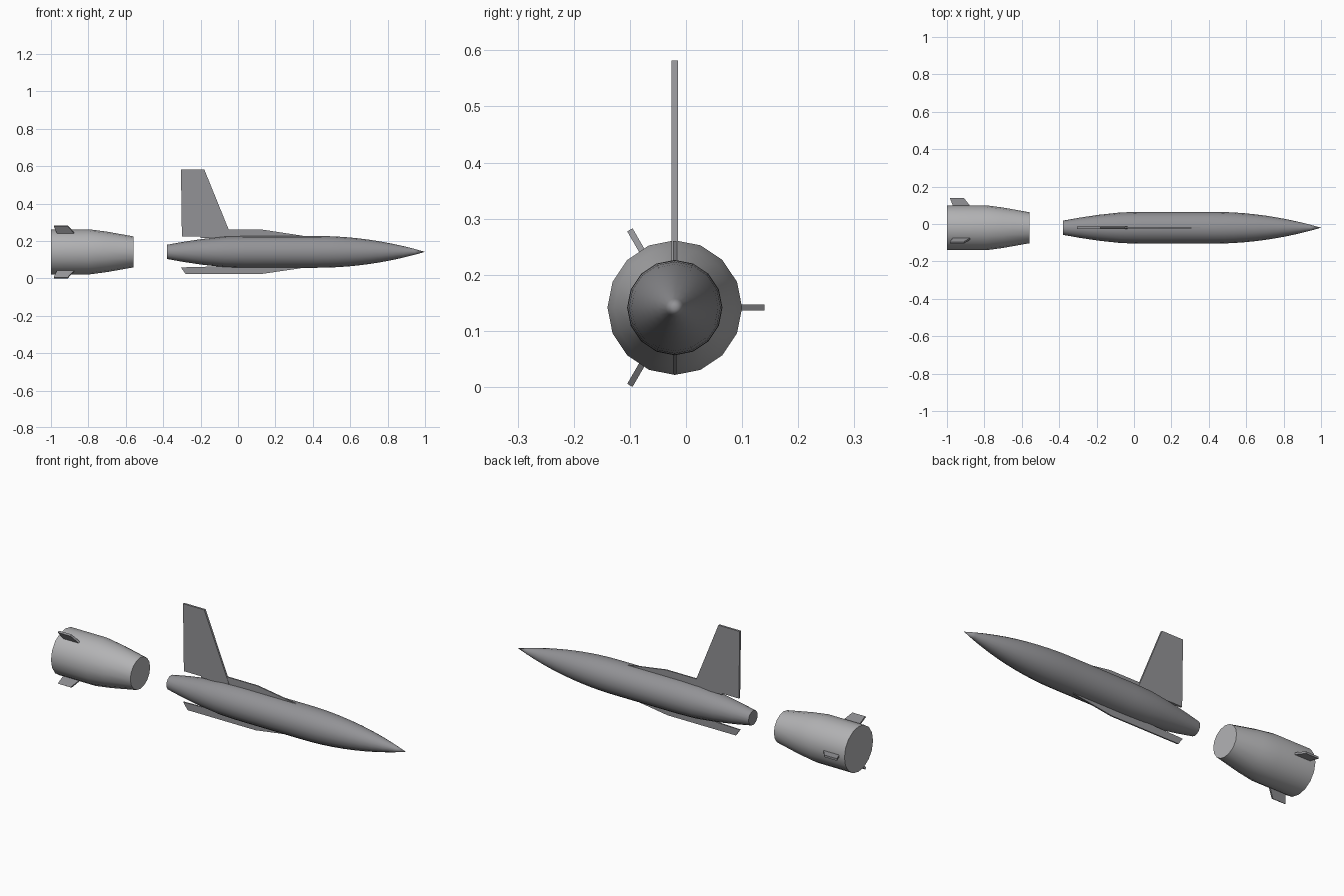
import bpy, bmesh
from math import cos, sin, pi, radians

cube = bpy.data.objects.get("Cube")
if cube:
    bpy.data.objects.remove(cube, do_unlink=True)

CY, CZ = -0.02, 0.1415   # shared long axis
SIDES = 16


def material(name, rgb):
    m = bpy.data.materials.new(name)
    m.use_nodes = True
    m.diffuse_color = (*rgb, 1)
    m.node_tree.nodes["Principled BSDF"].inputs["Base Color"].default_value = (*rgb, 1)
    return m


dark_grey = material("dark grey", (0.29, 0.29, 0.305))
light_grey = material("light grey", (0.45, 0.45, 0.46))


def finish(name, bm, mat, smooth=False):
    bmesh.ops.recalc_face_normals(bm, faces=bm.faces)
    me = bpy.data.meshes.new(name)
    bm.to_mesh(me)
    bm.free()
    me.materials.append(mat)
    ob = bpy.data.objects.new(name, me)
    bpy.context.collection.objects.link(ob)
    ob.location = (0, CY, CZ)
    if smooth:
        bpy.ops.object.select_all(action='DESELECT')
        ob.select_set(True)
        bpy.context.view_layer.objects.active = ob
        bpy.ops.object.shade_smooth_by_angle(angle=radians(40))
    return ob


def lathe(name, profile, mat):
    """Turn (x, radius) points round the long axis; ends are capped."""
    bm = bmesh.new()
    rings = [[bm.verts.new((x, r * cos(2 * pi * i / SIDES), r * sin(2 * pi * i / SIDES)))
              for i in range(SIDES)] for x, r in profile]
    for a, b in zip(rings, rings[1:]):
        for i in range(SIDES):
            j = (i + 1) % SIDES
            bm.faces.new((a[i], a[j], b[j], b[i]))
    bm.faces.new(rings[0])
    bm.faces.new(rings[-1])
    bmesh.ops.remove_doubles(bm, verts=bm.verts, dist=1e-5)
    return finish(name, bm, mat, True)


def plate(name, outline, thick, mat, angle=90):
    """Flat fin from (x, distance from axis) points, turned about the long axis."""
    bm = bmesh.new()
    c, s = cos(radians(angle)), sin(radians(angle))
    sides = [[bm.verts.new((x, r * c - t * s, r * s + t * c)) for x, r in outline]
             for t in (-thick / 2, thick / 2)]
    n = len(outline)
    for side in sides:
        bm.faces.new(side)
    for i in range(n):
        j = (i + 1) % n
        bm.faces.new((sides[0][i], sides[0][j], sides[1][j], sides[1][i]))
    return finish(name, bm, mat)


# Fuselage: tapered tail, straight middle, curved pointed nose
R = 0.085
tail = [(-0.38, 0.038), (-0.29, 0.054), (-0.19, 0.069), (-0.07, 0.082), (0.04, R)]
nose = [(0.42 + 0.58 * t, R * (1 - t ** 2) + 1e-7) for t in (i / 10 for i in range(11))]
lathe("fuselage", tail + nose, dark_grey)

# Upright tail fin with dorsal and ventral spines
plate("tail_fin", [(-0.30, 0.083), (-0.305, 0.44), (-0.18, 0.44), (-0.035, 0.083)],
      0.011, dark_grey)
plate("dorsal_spine", [(-0.20, 0.075), (-0.20, 0.119), (0.13, 0.119), (0.36, 0.084), (0.36, 0.075)],
      0.007, dark_grey)
plate("ventral_spine", [(-0.305, 0.083), (-0.28, 0.119), (0.12, 0.119), (0.36, 0.084), (0.36, 0.075),
                        (0.0, 0.075)], 0.007, dark_grey, -90)

# Separate booster with three swept fins
lathe("booster", [(-1, 0.12), (-0.79, 0.12), (-0.70, 0.108), (-0.56, 0.083)], light_grey)
for k, name in enumerate(("left", "upper", "lower")):
    plate("booster_fin_" + name, [(-0.965, 0.11), (-0.985, 0.16), (-0.91, 0.16), (-0.87, 0.11)],
          0.011, dark_grey, 120 * k)
